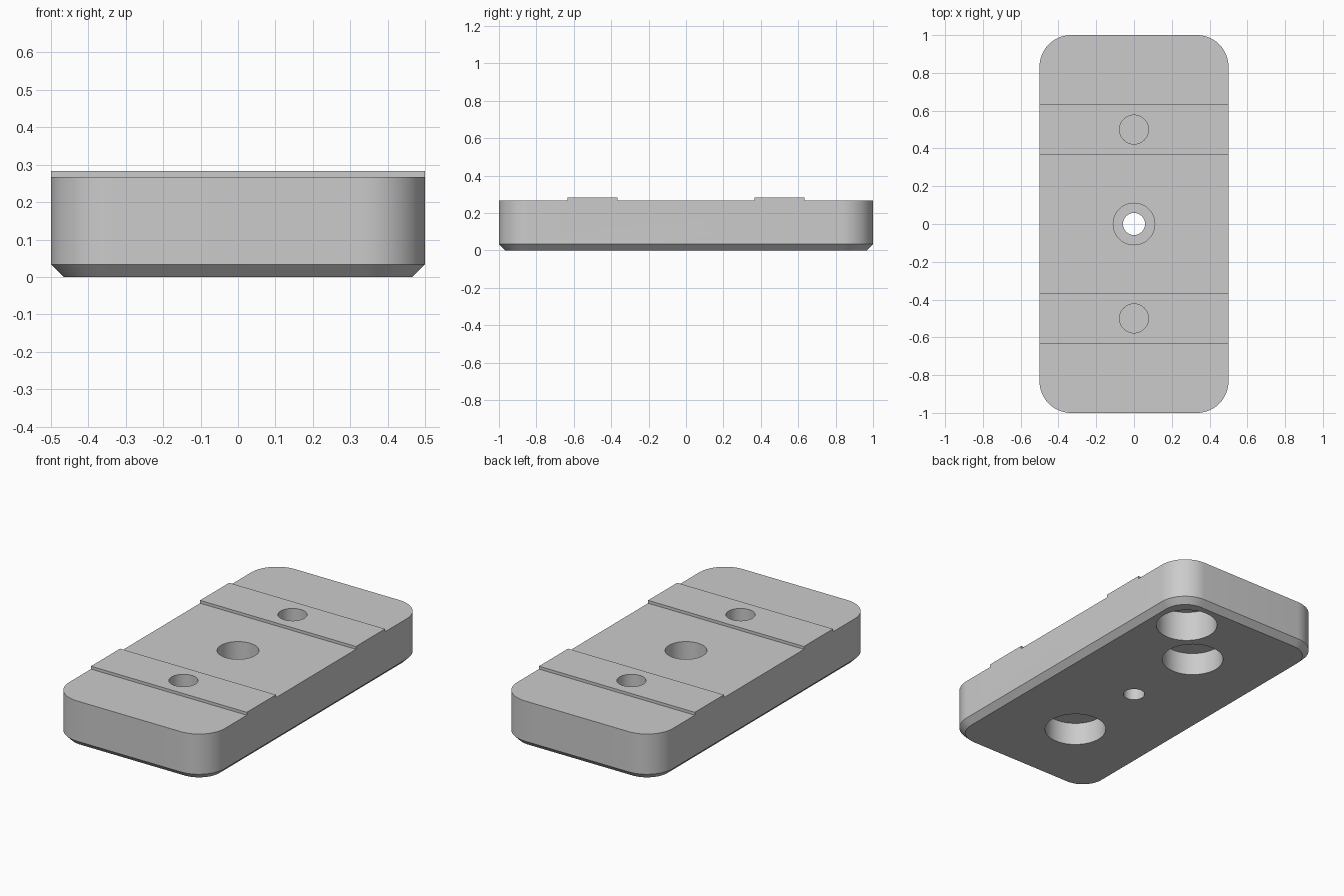
import bpy
import bmesh
from math import cos, sin, pi, radians
from mathutils import Matrix

cube = bpy.data.objects.get("Cube")
if cube:
    bpy.data.objects.remove(cube, do_unlink=True)

MM = 1 / 30           # one design millimetre
WIDTH, LENGTH, HEIGHT = 30 * MM, 60 * MM, 8 * MM
CORNER, CHAMFER = 5 * MM, 1 * MM
RIB_WIDTH, RIB_TOP = 8 * MM, 8.5 * MM
RIB_Y = 15 * MM

grey = bpy.data.materials.new("light grey")
grey.use_nodes = True
COLOUR = (0.6, 0.6, 0.6, 1)
grey.diffuse_color = COLOUR
grey.node_tree.nodes["Principled BSDF"].inputs["Base Color"].default_value = COLOUR


def new_object(name, bm):
    bmesh.ops.recalc_face_normals(bm, faces=bm.faces)
    mesh = bpy.data.meshes.new(name)
    bm.to_mesh(mesh)
    bm.free()
    mesh.materials.append(grey)
    obj = bpy.data.objects.new(name, mesh)
    bpy.context.collection.objects.link(obj)
    return obj


def rounded_ring(bm, inset, z, steps=16):
    """Ring of vertices around a rounded rectangle."""
    r = CORNER - inset
    ring = []
    for quarter, (sx, sy) in enumerate([(1, 1), (-1, 1), (-1, -1), (1, -1)]):
        cx, cy = sx * (WIDTH / 2 - CORNER), sy * (LENGTH / 2 - CORNER)
        for i in range(steps + 1):
            a = (quarter + i / steps) * pi / 2
            ring.append(bm.verts.new((cx + r * cos(a), cy + r * sin(a), z)))
    return ring


def plate():
    bm = bmesh.new()
    rings = [rounded_ring(bm, CHAMFER, 0), rounded_ring(bm, 0, CHAMFER),
             rounded_ring(bm, 0, HEIGHT)]
    for low, high in zip(rings, rings[1:]):
        for i in range(len(low)):
            j = (i + 1) % len(low)
            bm.faces.new((low[i], low[j], high[j], high[i]))
    bm.faces.new(rings[0])
    bm.faces.new(rings[-1])
    return new_object("base_plate", bm)


def rib(y):
    bm = bmesh.new()
    low = HEIGHT / 2
    bmesh.ops.create_cube(bm, size=1, matrix=Matrix.Translation((0, y, (low + RIB_TOP) / 2))
                          @ Matrix.Diagonal((WIDTH, RIB_WIDTH, RIB_TOP - low, 1)))
    return new_object("raised_rib", bm)


def drill(x, y, radius, z0, z1):
    bm = bmesh.new()
    bmesh.ops.create_cone(bm, cap_ends=True, segments=64, radius1=radius, radius2=radius,
                          depth=z1 - z0, matrix=Matrix.Translation((x, y, (z0 + z1) / 2)))
    obj = new_object("hole_cutter", bm)
    obj.hide_render = True
    return obj


def combine(target, tool, operation):
    """Apply a boolean and discard the tool."""
    mod = target.modifiers.new("boolean", 'BOOLEAN')
    mod.operation, mod.solver, mod.object = operation, 'EXACT', tool
    bpy.context.view_layer.objects.active = target
    bpy.ops.object.modifier_apply(modifier=mod.name)
    bpy.data.objects.remove(tool, do_unlink=True)


body = plate()
OUT = 0.1  # cutter overshoot

# Raised ribs, each with a small blind hole above and a wide pocket below
for side in (-1, 1):
    y = side * RIB_Y
    combine(body, rib(y), 'UNION')
    combine(body, drill(0, y, 2.3 * MM, 5.2 * MM, RIB_TOP + OUT), 'DIFFERENCE')
    combine(body, drill(0, y, 5 * MM, -OUT, 4 * MM), 'DIFFERENCE')

# Extra deeper pocket near one corner of the underside
combine(body, drill(8 * MM, 23 * MM, 5 * MM, -OUT, 5.3 * MM), 'DIFFERENCE')

# Central counterbored screw hole
combine(body, drill(0, 0, 1.75 * MM, -OUT, HEIGHT + OUT), 'DIFFERENCE')
combine(body, drill(0, 0, 3.3 * MM, 3 * MM, HEIGHT + OUT), 'DIFFERENCE')

# Smooth walls with crisp edges
bpy.ops.object.select_all(action='DESELECT')
body.select_set(True)
bpy.context.view_layer.objects.active = body
bpy.ops.object.shade_smooth_by_angle(angle=radians(30))
